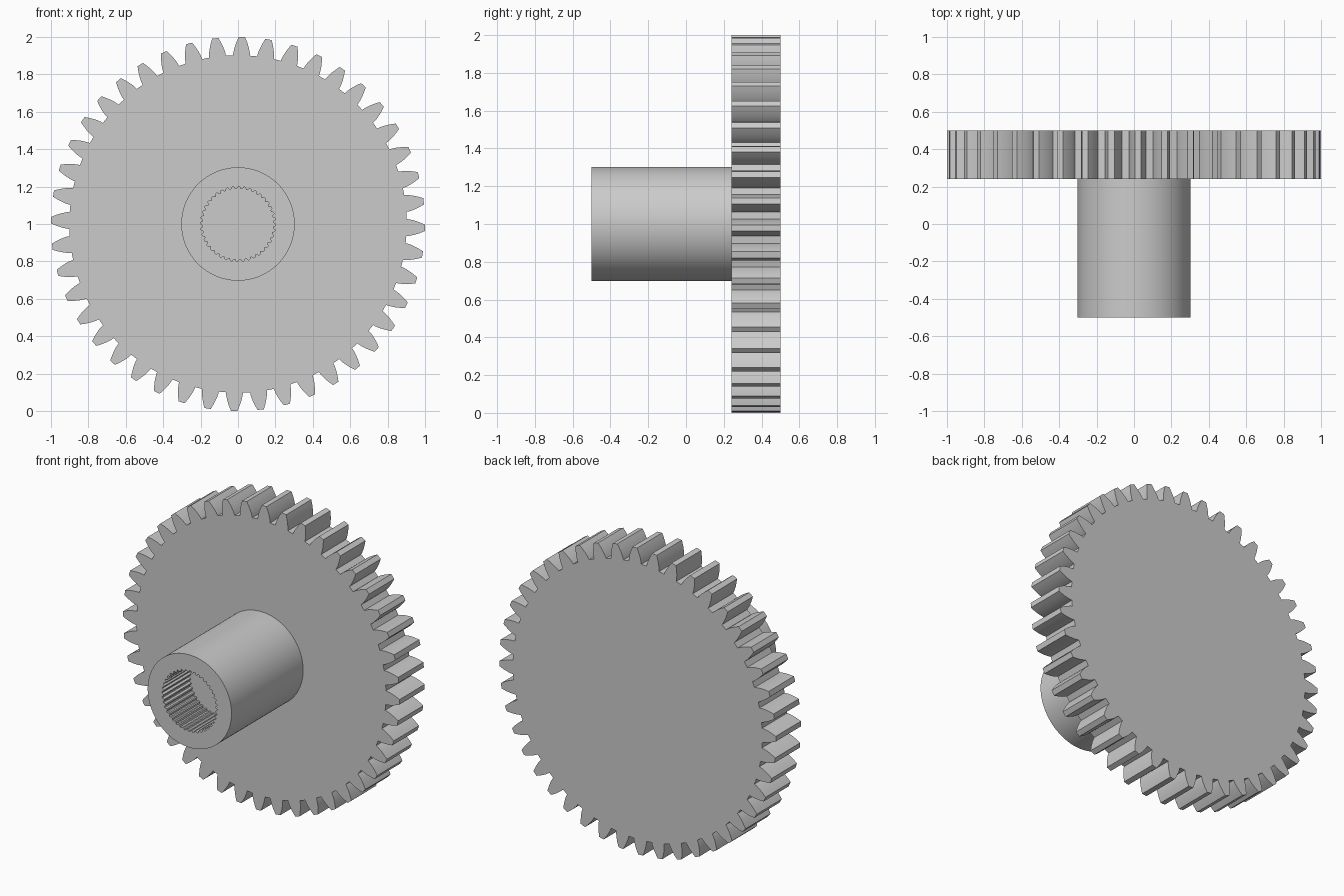
import bpy, bmesh
from math import sin, cos, tan, acos, pi, radians

if "Cube" in bpy.data.objects:
    bpy.data.objects.remove(bpy.data.objects["Cube"], do_unlink=True)

grey = bpy.data.materials.new("plain_grey")
grey.use_nodes = True
grey.diffuse_color = (0.6, 0.6, 0.6, 1)
grey.node_tree.nodes["Principled BSDF"].inputs["Base Color"].default_value = (0.6, 0.6, 0.6, 1)


def loft(name, rings):
    """Join (y, outline) rings with quads and cap both ends; outlines are (radius, angle)."""
    bm = bmesh.new()
    loops = [[bm.verts.new((r * sin(a), y, 1 + r * cos(a))) for r, a in outline]
             for y, outline in rings]
    for one, two in zip(loops, loops[1:]):
        for i in range(len(one)):
            j = (i + 1) % len(one)
            bm.faces.new((one[i], one[j], two[j], two[i]))
    bm.faces.new(loops[0])
    bm.faces.new(loops[-1])
    bmesh.ops.recalc_face_normals(bm, faces=bm.faces)
    mesh = bpy.data.meshes.new(name)
    bm.to_mesh(mesh)
    bm.free()
    mesh.materials.append(grey)
    obj = bpy.data.objects.new(name, mesh)
    bpy.context.collection.objects.link(obj)
    bpy.ops.object.select_all(action='DESELECT')
    obj.select_set(True)
    bpy.context.view_layer.objects.active = obj
    bpy.ops.object.shade_smooth_by_angle(angle=radians(25))
    return obj


# Involute tooth outline
TEETH = 44
TIP = 1.0
MODULE = TIP / (TEETH / 2 + 1)
PITCH = MODULE * TEETH / 2
ROOT = PITCH - 1.25 * MODULE
BASE = PITCH * cos(radians(20))


def involute(r):
    a = acos(min(1, BASE / r))
    return tan(a) - a


def half_angle(r):
    return pi / (2 * TEETH) + involute(PITCH) - involute(r)


STEPS = 6
radii = [ROOT + (TIP - ROOT) * i / STEPS for i in range(STEPS + 1)]
gear_outline = []
for t in range(TEETH):
    mid = radians(1.2) + 2 * pi * t / TEETH
    gear_outline += [(r, mid - half_angle(r)) for r in radii]
    gear_outline += [(r, mid + half_angle(r)) for r in reversed(radii)]

# Toothed wheel
loft("gear_wheel", [(0.5, gear_outline), (0.24, gear_outline)])

# Hub with a blind splined socket
SPLINES = 40
angles = [2 * pi * i / (4 * SPLINES) for i in range(4 * SPLINES)]
hub_outline = [(0.303, a) for a in angles]
socket_outline = [((0.2, 0.2, 0.188, 0.188)[i % 4], a) for i, a in enumerate(angles)]
loft("hub", [(0.25, hub_outline), (-0.5, hub_outline),
             (-0.5, socket_outline), (-0.22, socket_outline)])
